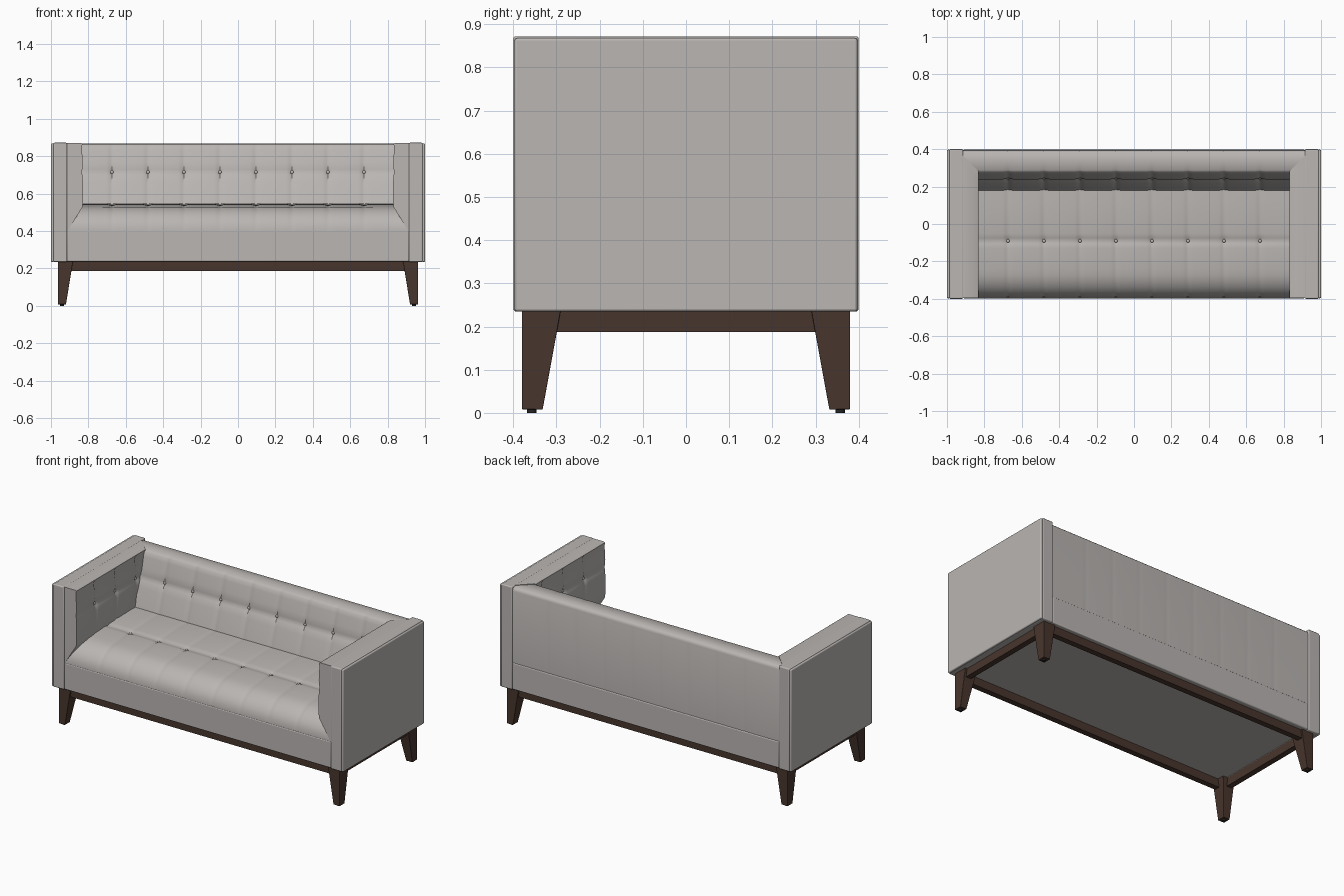
import bpy, bmesh, math
from mathutils import Vector

cube = bpy.data.objects.get("Cube")
if cube:
    bpy.data.objects.remove(cube, do_unlink=True)


def material(name, rgb):
    m = bpy.data.materials.new(name)
    m.use_nodes = True
    m.diffuse_color = (*rgb, 1)
    shader = m.node_tree.nodes["Principled BSDF"]
    shader.inputs["Base Color"].default_value = (*rgb, 1)
    shader.inputs["Roughness"].default_value = 0.8
    return m


FABRIC = material("warm grey fabric", (0.49, 0.465, 0.45))
WOOD = material("dark walnut", (0.065, 0.036, 0.026))
GLIDE = material("black glide", (0.02, 0.018, 0.017))


def finish(name, bm, mat, angle=40, bevel=0.0):
    bmesh.ops.recalc_face_normals(bm, faces=bm.faces)
    mesh = bpy.data.meshes.new(name)
    bm.to_mesh(mesh)
    bm.free()
    mesh.materials.append(mat)
    ob = bpy.data.objects.new(name, mesh)
    bpy.context.collection.objects.link(ob)
    if bevel:
        mod = ob.modifiers.new("soft edge", "BEVEL")
        mod.width, mod.segments = bevel, 3
    bpy.ops.object.select_all(action="DESELECT")
    ob.select_set(True)
    bpy.context.view_layer.objects.active = ob
    bpy.ops.object.shade_smooth_by_angle(angle=math.radians(angle))
    return ob


def box(name, lo, hi, mat, bevel=0.0):
    bm = bmesh.new()
    bmesh.ops.create_cube(bm, size=1)
    for v in bm.verts:
        v.co = Vector(a + (b - a) * (c + 0.5) for a, b, c in zip(lo, hi, v.co))
    return finish(name, bm, mat, bevel=bevel)


def stations(lo, hi, seams):
    """Loft positions, denser around each seam."""
    near = [s + d for s in seams for d in (-0.03, -0.01, 0, 0.01, 0.03)]
    return [lo] + sorted(near) + [hi]


def tufted(name, profile, us, seams, place):
    """Loft a closed profile of (a, b, seam weight, crease weight) along us,
    pressing in the seams, the cross crease and the button dimples."""
    n = len(profile)
    area = sum(profile[i - 1][0] * profile[i][1] - profile[i][0] * profile[i - 1][1]
               for i in range(n))
    turn = 1 if area > 0 else -1
    bm = bmesh.new()
    rings = []
    for u in us:
        gap = min(abs(u - s) for s in seams)
        ring = []
        for i, (a, b, g, h) in enumerate(profile):
            p, q = profile[i - 1], profile[(i + 1) % n]
            inward = Vector((p[1] - q[1], q[0] - p[0])).normalized() * turn
            depth = (0.006 * g * math.exp(-gap / 0.009) + 0.006 * h
                     + 0.01 * h * math.exp(-gap / 0.02))
            ring.append(bm.verts.new(place(u, a + inward.x * depth, b + inward.y * depth)))
        rings.append(ring)
    for r, s in zip(rings, rings[1:]):
        for i in range(n):
            bm.faces.new((r[i - 1], r[i], s[i], s[i - 1]))
    bm.faces.new(rings[0])
    bm.faces.new(rings[-1])
    return finish(name, bm, FABRIC, angle=50)


def button(name, pos, flat_axis):
    bm = bmesh.new()
    bmesh.ops.create_uvsphere(bm, u_segments=12, v_segments=8, radius=0.009)
    for v in bm.verts:
        v.co[flat_axis] *= 0.5
        v.co += Vector(pos)
    finish(name, bm, FABRIC)


SEAMS = [-0.674 + 0.1925 * k for k in range(8)]
ARM_SEAMS = [-0.2, 0.0, 0.2]

# Upholstered base
box("seat_base", (-0.915, -0.397, 0.237), (0.915, 0.397, 0.402), FABRIC, 0.006)

# Seat cushion with a rounded nose
seat = [(0.22, 0.39, 0, 0), (-0.395, 0.39, 0, 0)]
for k in range(8):
    t = k / 7 * math.pi / 2
    seat.append((-0.24 - 0.155 * math.cos(t), 0.405 + 0.127 * math.sin(t), 0.3 + 0.1 * k, 0))
for y, h in ((-0.13, 0), (-0.105, 0.35), (-0.09, 1), (-0.075, 0.35), (-0.05, 0), (0.12, 0)):
    seat.append((y, 0.543 + 0.03 * (y + 0.09), 1, h))
seat.append((0.22, 0.548, 1, 0))
tufted("seat_cushion", seat, stations(-0.913, 0.913, SEAMS), SEAMS,
       lambda u, a, b: (u, a, b))

# Backrest: leaning tufted front, rounded top, plain rear panel
back = [(0.393, 0.4, 0.15, 0), (0.165, 0.4, 0, 0), (0.168, 0.51, 1, 0)]
for z, h in ((0.56, 0), (0.66, 0), (0.70, 0.35), (0.715, 1), (0.73, 0.35), (0.77, 0), (0.83, 0)):
    back.append((0.18 + (z - 0.55) * 0.31, z, 1, h))
back += [(0.275, 0.856, 0.7, 0), (0.288, 0.866, 0.2, 0), (0.34, 0.868, 0, 0),
         (0.378, 0.866, 0, 0), (0.389, 0.857, 0, 0), (0.393, 0.845, 0.15, 0)]
tufted("backrest", back, stations(-0.914, 0.914, SEAMS), SEAMS,
       lambda u, a, b: (u, a, b))

for x in SEAMS:
    button("seat_button", (x, -0.09, 0.53), 2)
    button("back_button", (x, 0.244, 0.715), 1)

# Arms: tufted inner pad mitred into the backrest, frame and outer panel
pad = [(0.917, 0.39, 0, 0), (0.91, 0.402, 0, 0), (0.833, 0.525, 0.3, 0), (0.83, 0.545, 1, 0)]
pad += [(0.83, z, 1, h) for z, h in ((0.67, 0), (0.70, 0.35), (0.715, 1), (0.73, 0.35),
                                     (0.76, 0), (0.845, 0.8))]
pad += [(0.832, 0.866, 0, 0), (0.838, 0.8705, 0, 0), (0.917, 0.8705, 0, 0)]

for side, s in (("left", 1), ("right", -1)):
    tufted(side + "_arm_pad", pad, stations(-0.395, 0.28, ARM_SEAMS), ARM_SEAMS,
           lambda u, a, b: (s * a, u if u < 0.27 else 0.28 + a - 0.83, b))
    for y in ARM_SEAMS:
        button(side + "_arm_button", (s * 0.844, y, 0.715), 0)
    for part, x0, x1, y, z in (("_arm_frame", 0.914, 0.988, 0.4, 0.872),
                               ("_arm_panel", 0.984, 1.0, 0.397, 0.868)):
        lo, hi = sorted((s * x0, s * x1))
        box(side + part, (lo, -y, 0.235), (hi, y, z), FABRIC, 0.006)

# Wooden under-frame
for s in (1, -1):
    y0, y1 = sorted((s * 0.335, s * 0.37))
    box("long_rail", (-0.93, y0, 0.187), (0.93, y1, 0.24), WOOD)
    x0, x1 = sorted((s * 0.915, s * 0.95))
    box("end_rail", (x0, -0.35, 0.187), (x1, 0.35, 0.24), WOOD)

# Tapered legs: outer faces upright, inner faces slanted
for sx in (1, -1):
    for sy in (1, -1):
        bm = bmesh.new()
        bmesh.ops.create_cube(bm, size=2)
        for v in bm.verts:
            top = v.co.z > 0
            inner_x, inner_y = (0.882, 0.29) if top else (0.92, 0.332)
            v.co = Vector((sx * (0.963 if v.co.x > 0 else inner_x),
                           sy * (0.38 if v.co.y > 0 else inner_y),
                           0.238 if top else 0.008))
        finish("leg", bm, WOOD, angle=20, bevel=0.002)
        bm = bmesh.new()
        bmesh.ops.create_cone(bm, cap_ends=True, segments=16, radius1=0.011,
                              radius2=0.011, depth=0.012)
        bmesh.ops.translate(bm, verts=bm.verts, vec=(sx * 0.942, sy * 0.357, 0.006))
        finish("foot_glide", bm, GLIDE)
